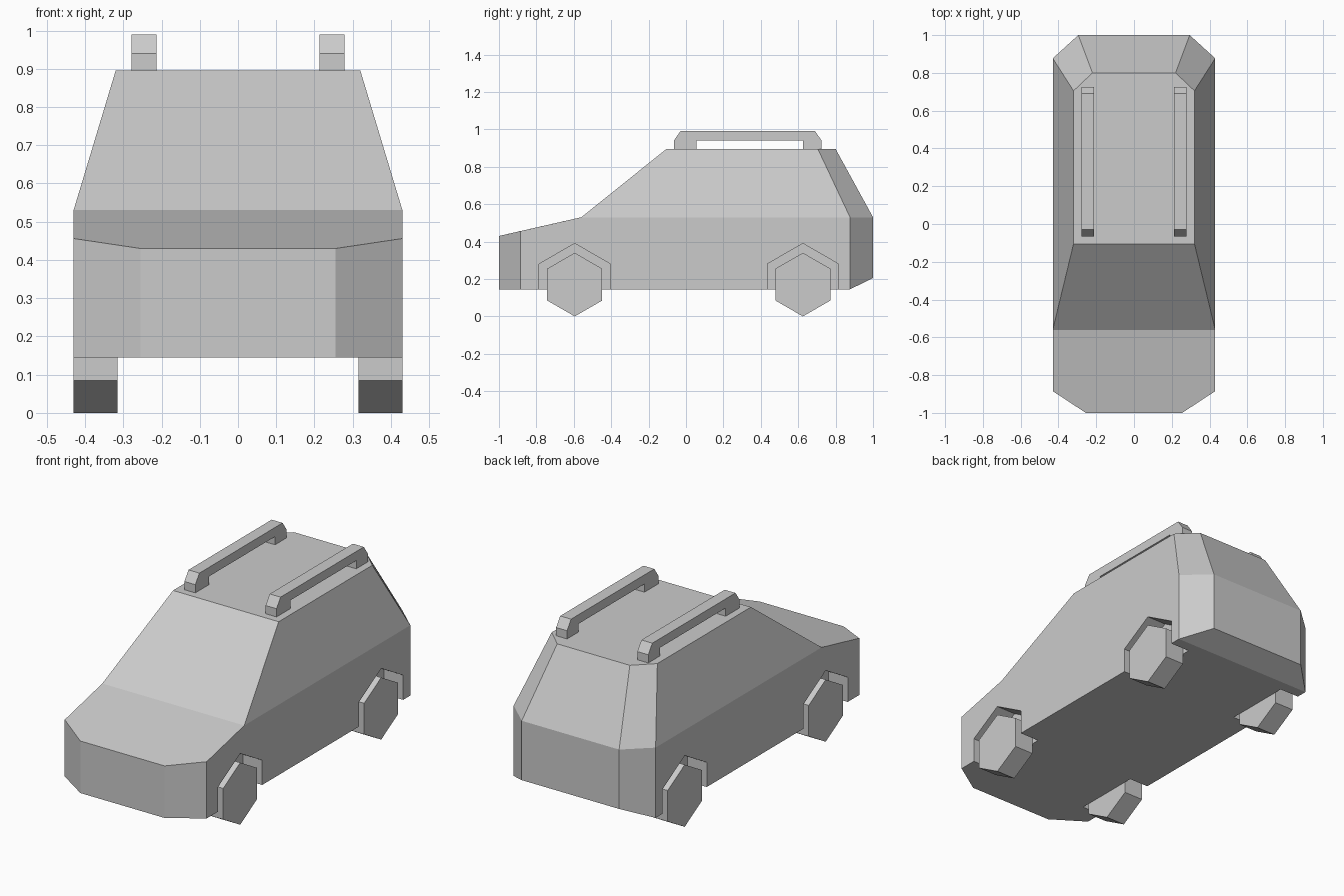
import bpy, bmesh
from math import sin, cos, pi

cube = bpy.data.objects.get("Cube")
if cube:
    bpy.data.objects.remove(cube, do_unlink=True)

# One plain grey for the whole car
GREY = (0.6, 0.6, 0.6, 1)
grey = bpy.data.materials.new("plain_grey")
grey.use_nodes = True
grey.diffuse_color = GREY
grey.node_tree.nodes["Principled BSDF"].inputs["Base Color"].default_value = GREY


def finish(name, bm):
    bmesh.ops.recalc_face_normals(bm, faces=bm.faces)
    mesh = bpy.data.meshes.new(name)
    bm.to_mesh(mesh)
    bm.free()
    mesh.materials.append(grey)
    obj = bpy.data.objects.new(name, mesh)
    bpy.context.collection.objects.link(obj)
    return obj


def extrude_x(name, profile, x0, x1):
    """Solid from a (y, z) profile, running from x0 to x1."""
    bm = bmesh.new()
    face = bm.faces.new([bm.verts.new((x0, y, z)) for y, z in profile])
    new = bmesh.ops.extrude_face_region(bm, geom=[face])["geom"]
    verts = [v for v in new if isinstance(v, bmesh.types.BMVert)]
    bmesh.ops.translate(bm, verts=verts, vec=(x1 - x0, 0, 0))
    return finish(name, bm)


def hexagon(y, z, r):
    return [(y + r * sin(i * pi / 3), z + r * cos(i * pi / 3)) for i in range(6)]


# Body corners on the left half; the other half is mirrored
corners = {
    "nose_low": (0.255, -1, 0.145), "nose_top": (0.255, -1, 0.43),
    "wing_low": (0.43, -0.885, 0.145), "wing_top": (0.43, -0.885, 0.456),
    "cowl": (0.43, -0.56, 0.53),
    "hip_low": (0.43, 0.877, 0.145), "hip_top": (0.43, 0.877, 0.53),
    "tail_low": (0.295, 1, 0.205), "tail_top": (0.295, 1, 0.53),
    "roof_front": (0.32, -0.105, 0.895), "roof_side": (0.32, 0.705, 0.895),
    "roof_back": (0.22, 0.8, 0.895),
}
# Panels that exist once on each side
side_panels = [
    "nose_low nose_top wing_top wing_low",
    "wing_low wing_top cowl hip_top hip_low",
    "cowl roof_front roof_side hip_top",
    "hip_top roof_side roof_back tail_top",
    "hip_low hip_top tail_top tail_low",
]
# Panels that span the centre line, given by their left edge
centre_panels = [
    "nose_low nose_top", "nose_top wing_top cowl", "cowl roof_front",
    "roof_front roof_side roof_back", "roof_back tail_top",
    "tail_top tail_low", "tail_low hip_low", "hip_low wing_low nose_low",
]
bm = bmesh.new()
left = {k: bm.verts.new(p) for k, p in corners.items()}
right = {k: bm.verts.new((-x, y, z)) for k, (x, y, z) in corners.items()}
for panel in side_panels:
    for half in (left, right):
        bm.faces.new([half[k] for k in panel.split()])
for panel in centre_panels:
    keys = panel.split()
    bm.faces.new([left[k] for k in keys] + [right[k] for k in reversed(keys)])
body = finish("body", bm)

# Six-sided wheels in six-sided arches
cutters = []
for side, s in (("left", 1), ("right", -1)):
    for end, y in (("front", -0.595), ("rear", 0.625)):
        extrude_x(f"{end}_{side}_wheel", hexagon(y, 0.17, 0.17), s * 0.315, s * 0.43)
        cutter = extrude_x("arch_cutter", hexagon(y, 0.17, 0.22), s * 0.313, s * 0.6)
        cutter.hide_render = True
        cutters.append(cutter)
        mod = body.modifiers.new("wheel_arch", "BOOLEAN")
        mod.operation = "DIFFERENCE"
        mod.solver = "EXACT"
        mod.object = cutter

# Bake the arches into the body and drop the cutters
graph = bpy.context.evaluated_depsgraph_get()
cut_mesh = bpy.data.meshes.new_from_object(body.evaluated_get(graph))
body.modifiers.clear()
body.data = cut_mesh
for cutter in cutters:
    bpy.data.objects.remove(cutter, do_unlink=True)

# Roof rails with bevelled ends on short feet
rail = [(-0.065, 0.895), (-0.065, 0.94), (-0.03, 0.99), (0.69, 0.99), (0.725, 0.94),
        (0.725, 0.895), (0.625, 0.895), (0.625, 0.94), (0.055, 0.94), (0.055, 0.895)]
for side, s in (("left", 1), ("right", -1)):
    extrude_x(f"{side}_roof_rail", rail, s * 0.213, s * 0.279)
